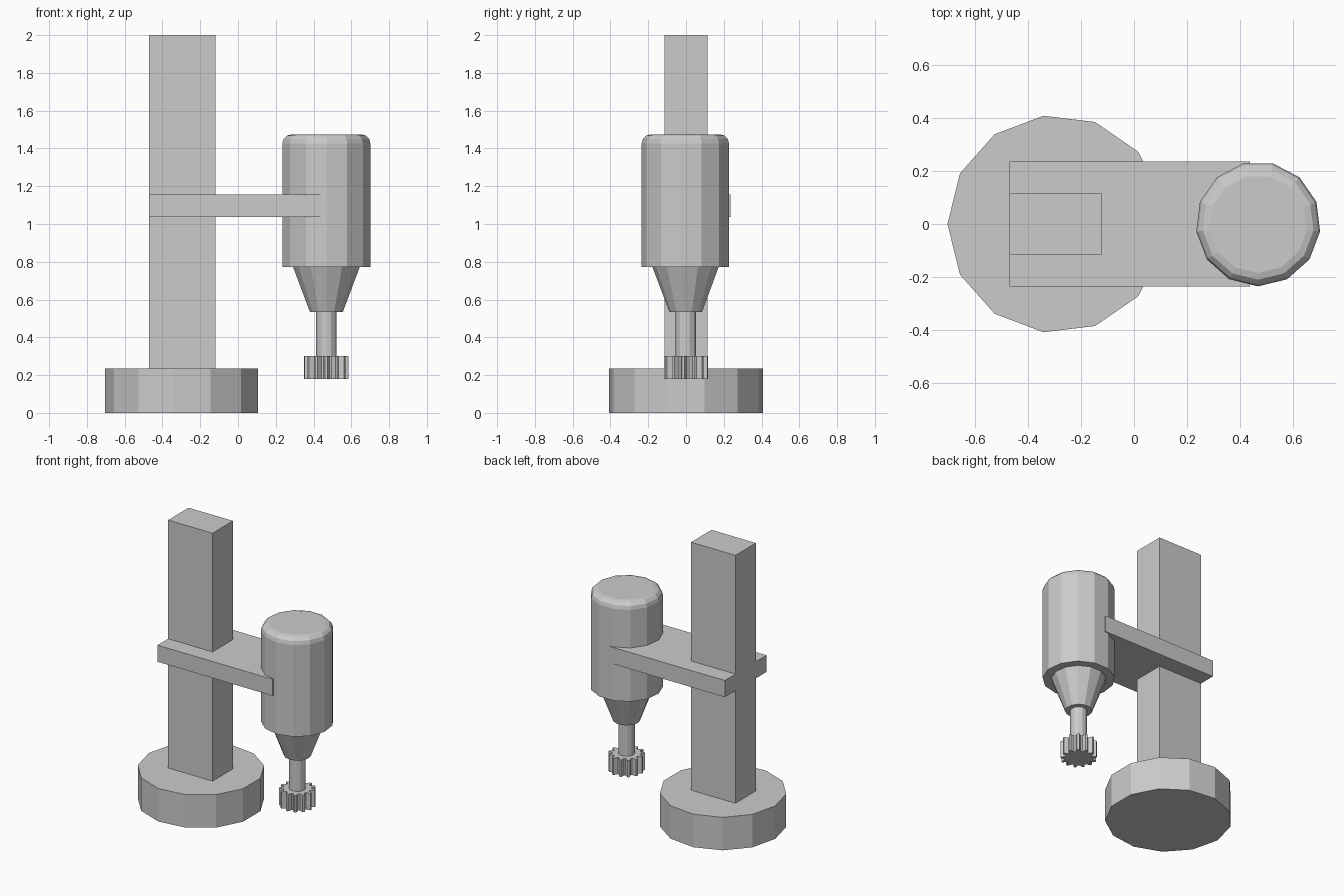
import bpy, bmesh, math

if "Cube" in bpy.data.objects:
    bpy.data.objects.remove(bpy.data.objects["Cube"])

SIDES = 13
HEAD_X = 0.468


def make_object(name, bm):
    bmesh.ops.recalc_face_normals(bm, faces=bm.faces)
    mesh = bpy.data.meshes.new(name)
    bm.to_mesh(mesh)
    bm.free()
    obj = bpy.data.objects.new(name, mesh)
    bpy.context.collection.objects.link(obj)
    return obj


def ring(radii, cx, start):
    n = len(radii)
    return [(cx + r * math.cos(start + math.tau * i / n),
             r * math.sin(start + math.tau * i / n)) for i, r in enumerate(radii)]


def loft(name, sections):
    """Capped skin through a stack of (outline, z) sections."""
    bm = bmesh.new()
    loops = [[bm.verts.new((x, y, z)) for x, y in pts] for pts, z in sections]
    for a, b in zip(loops, loops[1:]):
        n = len(a)
        for i in range(n):
            j = (i + 1) % n
            bm.faces.new((a[i], a[j], b[j], b[i]))
    bm.faces.new(loops[0][::-1])
    bm.faces.new(loops[-1])
    return make_object(name, bm)


def turned(name, profile, cx=HEAD_X, start=-math.pi / 2):
    return loft(name, [(ring([r] * SIDES, cx, start), z) for r, z in profile])


def box(name, x0, x1, half_y, z0, z1):
    pts = [(x0, -half_y), (x1, -half_y), (x1, half_y), (x0, half_y)]
    return loft(name, [(pts, z0), (pts, z1)])


# Stand: round base, square column, flat arm
turned("base", [(0.411, 0), (0.411, 0.235)], cx=-0.292, start=math.pi)
box("column", -0.47, -0.12, 0.115, 0.235, 2.0)
box("arm", -0.47, 0.437, 0.235, 1.037, 1.155)

# Motor housing with rounded top edge
steps = 3
b = 0.05
profile = [(0.235, 0.773)]
for i in range(steps + 1):
    a = math.pi / 2 * i / steps
    profile.append((0.235 - b + b * math.cos(a), 1.475 - b + b * math.sin(a)))
turned("motor_housing", profile)

# Tapered chuck and spindle
turned("chuck", [(0.088, 0.535), (0.178, 0.773)])
turned("spindle", [(0.055, 0.30), (0.055, 0.535)])

# Toothed cutter: pairs of outer and inner points around the circle
teeth = ring([0.118, 0.118, 0.09, 0.09] * SIDES, HEAD_X,
             -math.pi / 2 - math.pi / (SIDES * 4))
loft("toothed_cutter", [(teeth, 0.18), (teeth, 0.30)])
